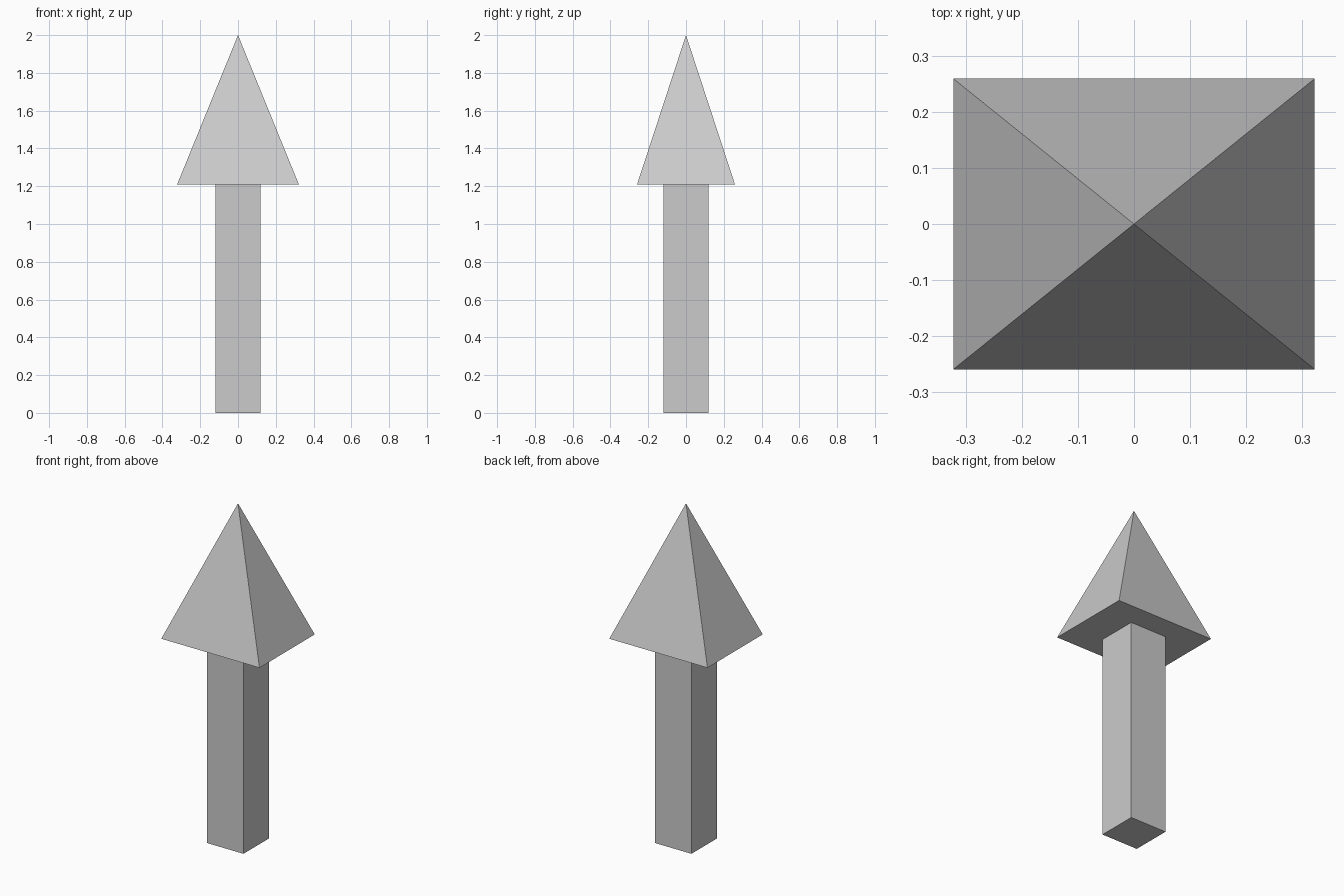
import bpy
import bmesh

if "Cube" in bpy.data.objects:
    bpy.data.objects.remove(bpy.data.objects["Cube"])

HEAD_BASE = 1.21
TOP = 2.0


def make_object(name, bm):
    bmesh.ops.recalc_face_normals(bm, faces=bm.faces)
    mesh = bpy.data.meshes.new(name)
    bm.to_mesh(mesh)
    bm.free()
    obj = bpy.data.objects.new(name, mesh)
    bpy.context.collection.objects.link(obj)
    return obj


# Square shaft standing on the ground
bm = bmesh.new()
bmesh.ops.create_cube(bm, size=1)
bmesh.ops.scale(bm, vec=(0.24, 0.24, HEAD_BASE), verts=bm.verts)
bmesh.ops.translate(bm, vec=(0, 0, HEAD_BASE / 2), verts=bm.verts)
make_object("shaft", bm)

# Pyramid head with a closed rectangular base
bm = bmesh.new()
hx, hy = 0.322, 0.259
base = [bm.verts.new((sx * hx, sy * hy, HEAD_BASE))
        for sx, sy in ((-1, -1), (1, -1), (1, 1), (-1, 1))]
apex = bm.verts.new((0, 0, TOP))
bm.faces.new(base)
for i in range(4):
    bm.faces.new((base[i], base[(i + 1) % 4], apex))
make_object("arrow_head", bm)
